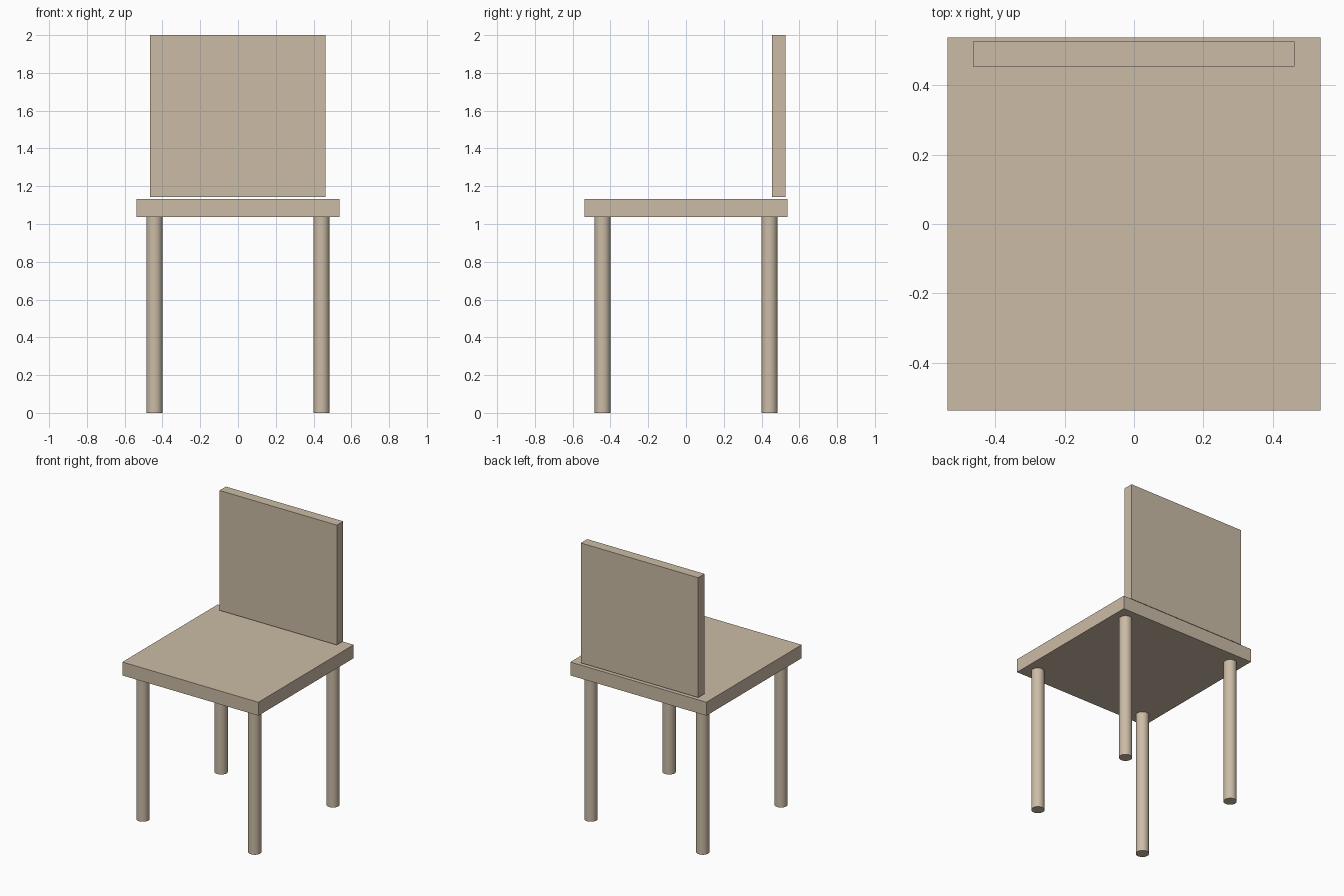
import bpy

if "Cube" in bpy.data.objects:
    bpy.data.objects.remove(bpy.data.objects["Cube"])

# Pale wood shared by all parts
wood = bpy.data.materials.new("pale_wood")
wood.diffuse_color = (0.60, 0.50, 0.38, 1)
wood.use_nodes = True
wood.node_tree.nodes["Principled BSDF"].inputs["Base Color"].default_value = wood.diffuse_color


def finish(name):
    obj = bpy.context.object
    obj.name = name
    obj.data.materials.append(wood)
    return obj


def box(name, lo, hi):
    center = [(a + b) / 2 for a, b in zip(lo, hi)]
    bpy.ops.mesh.primitive_cube_add(size=1, location=center)
    obj = finish(name)
    obj.scale = [b - a for a, b in zip(lo, hi)]
    bpy.ops.object.transform_apply(location=False, rotation=False, scale=True)
    return obj


SEAT_BOTTOM, SEAT_TOP = 1.037, 1.133
LEG_RADIUS, LEG_OFFSET = 0.043, 0.442

# Square seat slab
box("seat", (-0.538, -0.538, SEAT_BOTTOM), (0.538, 0.538, SEAT_TOP))

# Upright backrest, with a thin gap above the seat
box("backrest", (-0.465, 0.455, 1.143), (0.463, 0.527, 2.0))

# Four round legs
for y, row in ((-LEG_OFFSET, "front"), (LEG_OFFSET, "back")):
    for x, side in ((-LEG_OFFSET, "left"), (LEG_OFFSET, "right")):
        bpy.ops.mesh.primitive_cylinder_add(
            vertices=32, radius=LEG_RADIUS, depth=SEAT_BOTTOM,
            location=(x, y, SEAT_BOTTOM / 2))
        finish(f"{row}_{side}_leg")
        bpy.ops.object.shade_smooth_by_angle()
